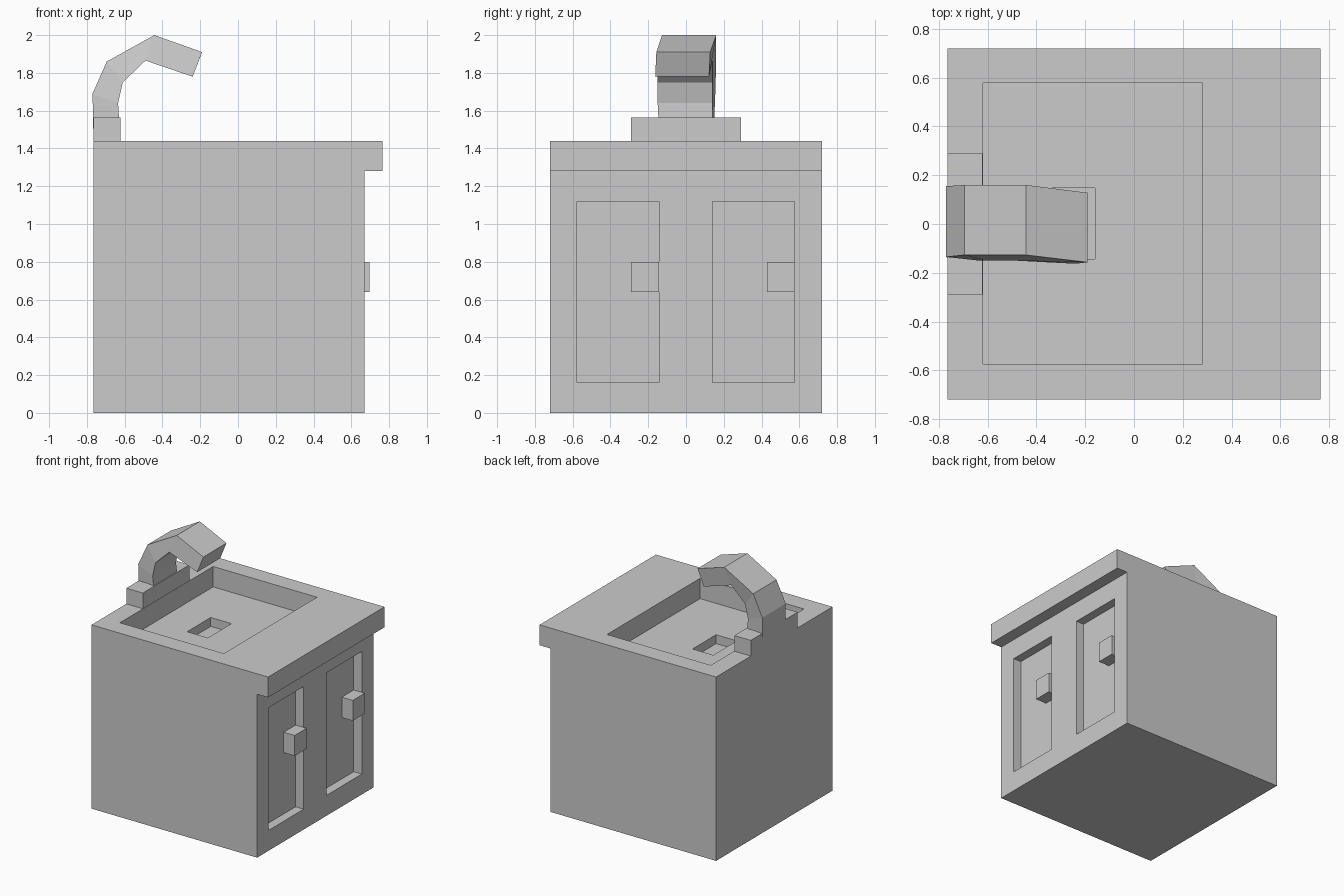
import bpy, bmesh

if "Cube" in bpy.data.objects:
    bpy.data.objects.remove(bpy.data.objects["Cube"])


def make_object(name, bm):
    bmesh.ops.recalc_face_normals(bm, faces=bm.faces)
    mesh = bpy.data.meshes.new(name)
    bm.to_mesh(mesh)
    bm.free()
    obj = bpy.data.objects.new(name, mesh)
    bpy.context.collection.objects.link(obj)
    return obj


def loft(name, rings):
    """Skin a list of equal-sized vertex rings and cap both ends."""
    bm = bmesh.new()
    loops = [[bm.verts.new(p) for p in ring] for ring in rings]
    n = len(loops[0])
    for a, b in zip(loops, loops[1:]):
        for i in range(n):
            j = (i + 1) % n
            bm.faces.new((a[i], a[j], b[j], b[i]))
    bm.faces.new(loops[0])
    bm.faces.new(loops[-1])
    return make_object(name, bm)


def extrude_xz(name, profile, y0, y1):
    return loft(name, [[(x, y, z) for x, z in profile] for y in (y0, y1)])


def box(name, x, y, z):
    return extrude_xz(name, [(x[0], z[0]), (x[1], z[0]), (x[1], z[1]), (x[0], z[1])], *y)


def cut(target, cutter):
    cutter.hide_render = True
    mod = target.modifiers.new("cut", 'BOOLEAN')
    mod.operation = 'DIFFERENCE'
    mod.solver = 'EXACT'
    mod.object = cutter
    bpy.context.view_layer.objects.active = target
    bpy.ops.object.modifier_apply(modifier=mod.name)
    bpy.data.objects.remove(cutter)


# Cabinet with overhanging counter
cabinet = extrude_xz("cabinet", [(-.765, 0), (.67, 0), (.67, 1.28), (.765, 1.28),
                                 (.765, 1.44), (-.765, 1.44)], -.72, .72)

# Basin and drain recesses
cut(cabinet, box("basin_cutter", (-.62, .28), (-.575, .578), (1.28, 1.6)))
cut(cabinet, box("drain_cutter", (-.34, -.16), (-.144, .148), (1.21, 1.4)))

# Recessed doors, each with a knob at its right edge
for label, y0, y1 in (("left", -.577, -.144), ("right", .14, .575)):
    cut(cabinet, box("door_cutter", (.60, .9), (y0, y1), (.16, 1.12)))
    box(label + "_knob", (.60, .695), (y1 - .147, y1), (.64, .80))

# Tap base block
box("tap_base", (-.765, -.622), (-.29, .29), (1.44, 1.563))

# Curved spout: outer and inner edge (x, z, y min, y max) per section
sections = [
    ((-.765, 1.44, -.14, .145), (-.622, 1.44, -.14, .142)),
    ((-.77, 1.69, -.135, .155), (-.635, 1.64, -.15, .14)),
    ((-.695, 1.86, -.127, .16), (-.61, 1.75, -.15, .14)),
    ((-.443, 2.0, -.127, .16), (-.49, 1.865, -.15, .14)),
    ((-.19, 1.91, -.157, .128), (-.24, 1.78, -.163, .122)),
]
loft("tap_spout", [[(o[0], o[2], o[1]), (o[0], o[3], o[1]),
                    (i[0], i[3], i[1]), (i[0], i[2], i[1])] for o, i in sections])
